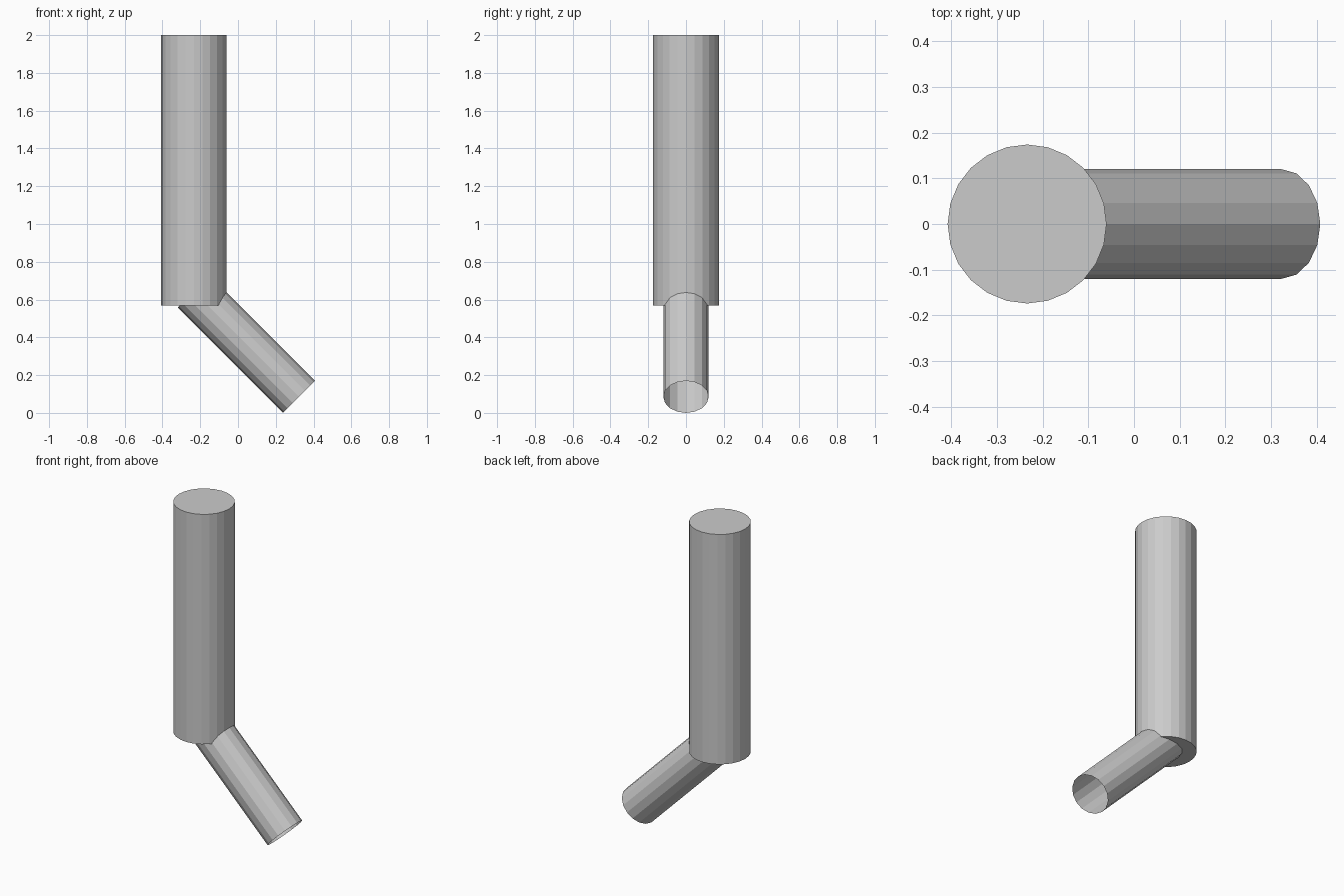
import bpy
from math import radians, sqrt
from mathutils import Vector

if "Cube" in bpy.data.objects:
    bpy.data.objects.remove(bpy.data.objects["Cube"])


def tube(name, start, end, radius, sides, tilt, cap):
    """Flat-faced cylinder running from start to end, tilted about y."""
    start, end = Vector(start), Vector(end)
    bpy.ops.mesh.primitive_cylinder_add(
        vertices=sides, radius=radius, depth=(end - start).length,
        end_fill_type=cap, location=(start + end) / 2,
        rotation=(0, radians(tilt), radians(0)))
    obj = bpy.context.object
    obj.name = name
    # put a vertex exactly on the local x axis and keep flat facets
    for poly in obj.data.polygons:
        poly.use_smooth = False
    return obj


AXIS_X = -0.234
BRANCH_R = 0.12
END_Z = BRANCH_R / sqrt(2)          # lower rim rests on the ground
RUN = 0.557                         # equal run and drop at 45 degrees

# Upright closed main pipe
tube("main_pipe", (AXIS_X, 0, 0.568), (AXIS_X, 0, 2.0), 0.174, 24, 0, 'NGON')

# Thinner open spout angled down at 45 degrees
tube("angled_spout", (AXIS_X, 0, END_Z + RUN), (AXIS_X + RUN, 0, END_Z),
     BRANCH_R, 16, 135, 'NOTHING')
